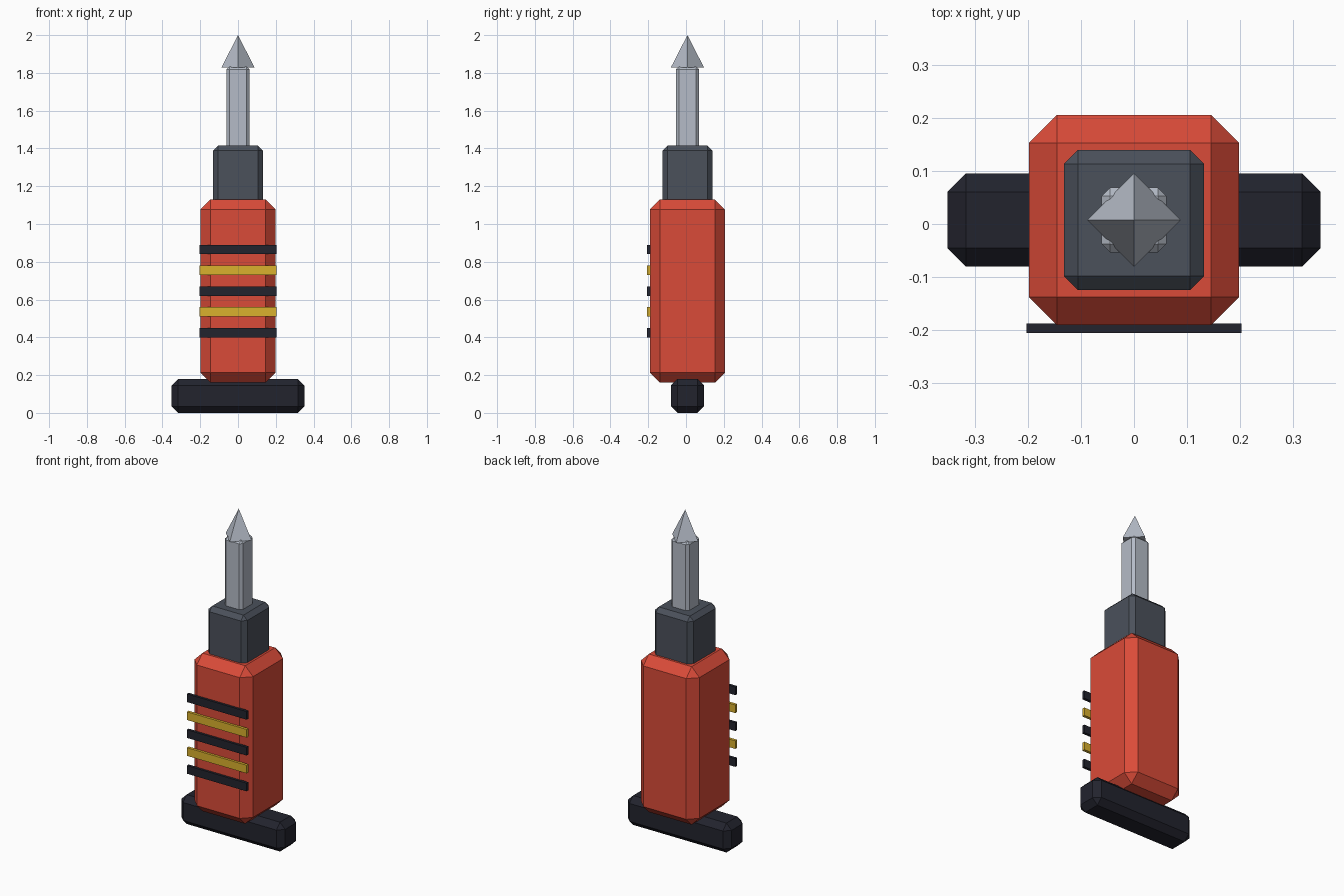
import bpy
import bmesh
from mathutils import Matrix

cube = bpy.data.objects.get("Cube")
if cube:
    bpy.data.objects.remove(cube, do_unlink=True)


def material(name, rgb):
    mat = bpy.data.materials.new(name)
    mat.use_nodes = True
    colour = (*rgb, 1.0)
    mat.diffuse_color = colour
    mat.node_tree.nodes["Principled BSDF"].inputs["Base Color"].default_value = colour
    return mat


red = material("red paint", (0.70, 0.07, 0.04))
slate = material("slate grey", (0.07, 0.082, 0.105))
black = material("black rubber", (0.016, 0.017, 0.027))
yellow = material("yellow paint", (0.70, 0.44, 0.027))
steel = material("steel", (0.46, 0.50, 0.57))

AXIS_Y = 0.0075  # the tool's centre line, balanced against the front stripes


def add_object(name, bm, mat):
    mesh = bpy.data.meshes.new(name)
    bm.to_mesh(mesh)
    bm.free()
    mesh.materials.append(mat)
    obj = bpy.data.objects.new(name, mesh)
    bpy.context.collection.objects.link(obj)
    return obj


def block(name, size_x, size_y, bottom, top, mat, chamfer=0.0, y=AXIS_Y):
    """Box between two heights, with optional flat chamfers on every edge."""
    bm = bmesh.new()
    bmesh.ops.create_cube(bm, size=1.0)
    bmesh.ops.scale(bm, vec=(size_x, size_y, top - bottom), verts=bm.verts)
    if chamfer:
        bmesh.ops.bevel(bm, geom=bm.edges[:], offset=chamfer, segments=1,
                        affect='EDGES')
    obj = add_object(name, bm, mat)
    obj.location = (0, y, (bottom + top) / 2)
    return obj


# Handle, body, collar and shaft stacked along the centre line
block("handle_bar", 0.704, 0.176, 0.0, 0.18, black, 0.035)
block("body", 0.397, 0.397, 0.16, 1.13, red, 0.053)
block("collar", 0.264, 0.264, 1.08, 1.415, slate, 0.026)
block("shaft", 0.122, 0.122, 1.37, 1.835, steel, 0.016)

# Four-sided pointed tip with corners on the x and y axes
bm = bmesh.new()
bmesh.ops.create_cone(bm, cap_ends=True, segments=4, radius1=0.088, radius2=0.0,
                      depth=0.172, matrix=Matrix.Translation((0, 0, 0.086)))
bmesh.ops.remove_doubles(bm, verts=bm.verts, dist=0.0001)
tip = add_object("tip", bm, steel)
tip.location = (0, AXIS_Y, 1.828)

# Alternating stripes on the front of the body
for i in range(5):
    middle = 0.425 + 0.11 * i
    block(f"stripe_{i + 1}", 0.406, 0.0175, middle - 0.025, middle + 0.025,
          yellow if i % 2 else black, y=-0.197)
